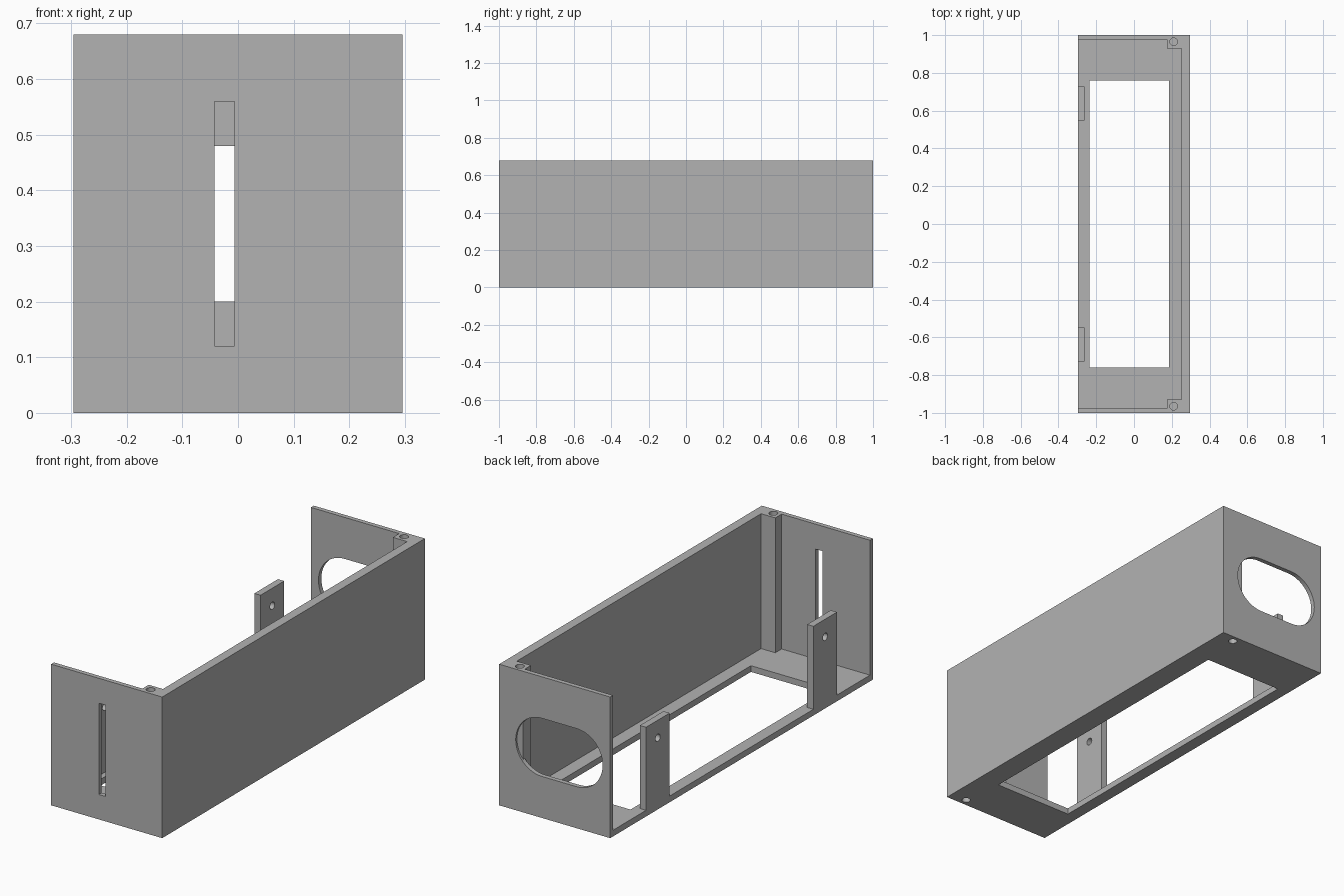
import bpy
import math

cube = bpy.data.objects.get("Cube")
if cube:
    bpy.data.objects.remove(cube, do_unlink=True)

# Single matte grey
GREY = (0.45, 0.45, 0.45, 1)
grey = bpy.data.materials.new("plain grey")
grey.use_nodes = True
grey.diffuse_color = GREY
grey.node_tree.nodes["Principled BSDF"].inputs["Base Color"].default_value = GREY

X0, X1, Y, H = -0.296, 0.296, 1.0, 0.68      # outer extents
FLOOR, END, SIDE = 0.03, 0.022, 0.045        # plate thicknesses
SLOT_X = -0.024


def box(name, x0, x1, y0, y1, z0, z1):
    bpy.ops.mesh.primitive_cube_add(
        size=1, location=((x0 + x1) / 2, (y0 + y1) / 2, (z0 + z1) / 2))
    ob = bpy.context.object
    ob.name = name
    ob.scale = (x1 - x0, y1 - y0, z1 - z0)
    bpy.ops.object.transform_apply(location=False, rotation=False, scale=True)
    ob.data.materials.append(grey)
    return ob


def rod(name, radius, depth, loc, rot=(0, 0, 0), sides=16):
    bpy.ops.mesh.primitive_cylinder_add(
        vertices=sides, radius=radius, depth=depth, location=loc, rotation=rot)
    ob = bpy.context.object
    ob.name = name
    ob.data.materials.append(grey)
    return ob


def combine(target, tool, operation):
    mod = target.modifiers.new(operation.title(), 'BOOLEAN')
    mod.operation = operation
    mod.solver = 'EXACT'
    mod.object = tool
    bpy.context.view_layer.objects.active = target
    bpy.ops.object.modifier_apply(modifier=mod.name)
    bpy.data.objects.remove(tool, do_unlink=True)


# Housing: block hollowed out, open at the top and left side
housing = box("housing", X0, X1, -Y, Y, 0, H)
combine(housing, box("cavity", X0 - 0.1, X1 - SIDE, -Y + END, Y - END, FLOOR, H + 0.1),
        'DIFFERENCE')
combine(housing, box("floor_window", -0.236, 0.186, -0.76, 0.76, -0.1, 0.1), 'DIFFERENCE')

# Front slot
combine(housing, box("slot", SLOT_X - 0.018, SLOT_X + 0.018, -1.1, -0.9, 0.12, 0.56),
        'DIFFERENCE')

# Rounded opening in the back wall
combine(housing, box("opening_middle", SLOT_X - 0.092, SLOT_X + 0.092, 0.9, 1.1, 0.2, 0.48),
        'DIFFERENCE')
for s in (-1, 1):
    combine(housing, rod("opening_end", 0.14, 0.2, (SLOT_X + s * 0.092, 1, 0.34),
                         (math.pi / 2, 0, 0), 48), 'DIFFERENCE')

for s in (-1, 1):
    # Screw column in the corner, with holes top and bottom
    ya, yb = sorted((s * 0.93, s * 0.99))
    combine(housing, box("column", 0.175, 0.27, ya, yb, 0.01, H), 'UNION')
    for z in (0, H):
        combine(housing, rod("screw_hole", 0.02, 0.2, (0.21, s * 0.965, z)), 'DIFFERENCE')
    # Drilled mounting tab standing on the floor edge
    yc = s * 0.637
    combine(housing, box("tab", X0, X0 + 0.033, yc - 0.09, yc + 0.09, 0.01, 0.43), 'UNION')
    combine(housing, rod("tab_hole", 0.018, 0.2, (X0, yc, 0.345), (0, math.pi / 2, 0)),
            'DIFFERENCE')

bpy.ops.object.select_all(action='DESELECT')
housing.select_set(True)
bpy.context.view_layer.objects.active = housing
bpy.ops.object.shade_smooth_by_angle(angle=math.radians(30))
